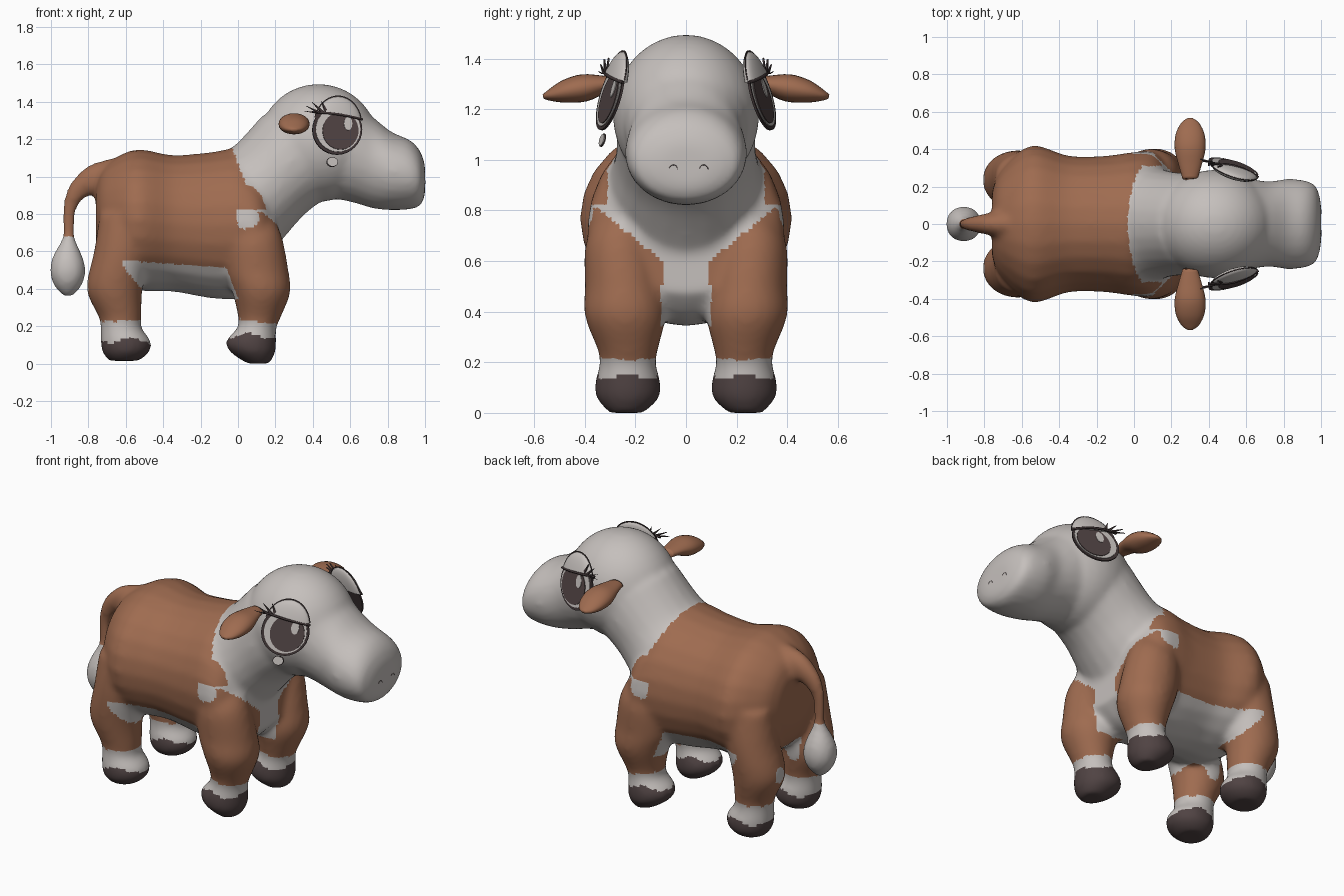
import bpy, bmesh, math
from mathutils import Vector as V
from mathutils.bvhtree import BVHTree

old = bpy.data.objects.get("Cube")
if old:
    bpy.data.objects.remove(old, do_unlink=True)


def material(name, rgb):
    m = bpy.data.materials.new(name)
    m.use_nodes = True
    m.diffuse_color = (*rgb, 1)
    b = m.node_tree.nodes["Principled BSDF"]
    b.inputs["Base Color"].default_value = (*rgb, 1)
    b.inputs["Roughness"].default_value = 0.8
    return m


white = material("warm white", (0.56, 0.525, 0.505))
brown = material("chestnut brown", (0.345, 0.148, 0.08))
dark = material("dark hoof", (0.08, 0.056, 0.056))
black = material("lash black", (0.05, 0.035, 0.036))
X, Y, Z = V((1, 0, 0)), V((0, 1, 0)), V((0, 0, 1))


def catmull(p, q, r, s, t):
    return [0.5 * (2*b + (c - a)*t + (2*a - 5*b + 4*c - d)*t*t + (3*b - a - 3*c + d)*t**3)
            for a, b, c, d in zip(p, q, r, s)]


def loft(bm, rings, side, axis=None, sides=24, steps=4):
    """Skin smooth elliptical rings (x, y, z, radius along side, radius across)."""
    pts = []
    for i in range(len(rings) - 1):
        quad = [rings[max(0, min(len(rings) - 1, i + k))] for k in (-1, 0, 1, 2)]
        pts += [catmull(*quad, j / steps) for j in range(steps)]
    pts.append(rings[-1])
    loops = []
    for i, p in enumerate(pts):
        ax = axis or V(pts[min(i + 1, len(pts) - 1)][:3]) - V(pts[max(i - 1, 0)][:3])
        up = ax.cross(side).normalized()
        loops.append([bm.verts.new(V(p[:3]) + side * p[3] * math.cos(a) + up * p[4] * math.sin(a))
                      for a in (math.tau * k / sides for k in range(sides))])
    faces = [bm.faces.new(loops[0]), bm.faces.new(loops[-1])]
    for a, b in zip(loops, loops[1:]):
        faces += [bm.faces.new((a[k - 1], a[k], b[k], b[k - 1])) for k in range(sides)]
    bmesh.ops.recalc_face_normals(bm, faces=faces)


def finish(name, bm, mats, smooth=True):
    bmesh.ops.recalc_face_normals(bm, faces=bm.faces)
    me = bpy.data.meshes.new(name)
    bm.to_mesh(me)
    bm.free()
    for m in mats:
        me.materials.append(m)
    for p in me.polygons:
        p.use_smooth = smooth
    ob = bpy.data.objects.new(name, me)
    bpy.context.collection.objects.link(ob)
    return ob


def tube(name, pts, radius, mat):
    cu = bpy.data.curves.new(name, "CURVE")
    cu.dimensions = "3D"
    cu.bevel_depth, cu.bevel_resolution, cu.use_fill_caps = radius, 1, True
    sp = cu.splines.new("POLY")
    sp.points.add(len(pts) - 1)
    for q, p in zip(sp.points, pts):
        q.co = (*p, 1)
    cu.materials.append(mat)
    ob = bpy.data.objects.new(name, cu)
    bpy.context.collection.objects.link(ob)


# Body: torso, neck, head, muzzle, tail and legs merged into one skin
bm = bmesh.new()
torso = [(-.76, .80, .17, .16), (-.71, .78, .29, .28), (-.55, .77, .42, .375), (-.35, .75, .365, .365),
         (-.15, .74, .365, .39), (0, .745, .385, .4), (.12, .71, .38, .33), (.21, .67, .27, .2)]
loft(bm, [(x, 0, z, w, h) for x, z, w, h in torso], Y, X)
neck = [(-.02, .82, .33, .3), (.08, .91, .31, .28), (.19, 1.0, .28, .265), (.35, 1.14, .27, .29)]
loft(bm, [(x, 0, z, w, h) for x, z, w, h in neck], Y, V((.65, 0, .75)))
head = bmesh.ops.create_uvsphere(bm, u_segments=32, v_segments=20, radius=1)["verts"]
bmesh.ops.scale(bm, vec=(.32, .29, .315), verts=head)
bmesh.ops.translate(bm, vec=(.43, 0, 1.18), verts=head)
muzzle = [(.45, 1.16, .25, .27), (.6, 1.14, .245, .275), (.72, 1.075, .228, .245), (.82, 1.03, .242, .21),
          (.92, 1.01, .232, .185), (.975, .99, .2, .145), (1.0, .98, .11, .08)]
loft(bm, [(x, 0, z, w, h) for x, z, w, h in muzzle], Y, X)
tail = [(-.66, 1.0, .1), (-.77, .985, .08), (-.86, .92, .055), (-.9, .83, .038), (-.905, .74, .035),
        (-.905, .67, .035), (-.91, .56, .085), (-.91, .48, .095), (-.91, .41, .07), (-.91, .355, .02)]
loft(bm, [(x, 0, z, r * (.75 if z > .7 else 1), r) for x, z, r in tail], Y)
front_leg = [(.08, .24, .8, .08, .1), (.085, .26, .68, .135, .15), (.1, .245, .5, .155, .17),
             (.125, .24, .38, .16, .155), (.115, .23, .25, .12, .115), (.1, .23, .19, .112, .105),
             (.07, .23, .12, .13, .135), (.08, .23, .06, .125, .12), (.11, .235, 0, .07, .06)]
hind_leg = [(-.58, .25, .8, .13, .16), (-.62, .245, .6, .15, .15), (-.66, .235, .4, .145, .15),
            (-.63, .23, .25, .115, .115), (-.625, .23, .19, .112, .11), (-.6, .23, .12, .13, .135),
            (-.6, .23, .06, .125, .125), (-.61, .23, .015, .08, .08)]
for s in (1, -1):
    for leg in (front_leg, hind_leg):
        loft(bm, [(x, s * y, z, w, d) for x, y, z, w, d in leg], Y, Z)
body = finish("body", bm, [brown, white, dark])
bpy.context.view_layer.objects.active = body
rem = body.modifiers.new("merge", "REMESH")
rem.mode, rem.voxel_size, rem.use_smooth_shade = "VOXEL", 0.016, True
soft = body.modifiers.new("soften", "SMOOTH")
soft.factor, soft.iterations = 0.5, 12
for mod in ("merge", "soften"):
    bpy.ops.object.modifier_apply(modifier=mod)


def coat(c):
    """Hide pattern: 0 brown, 1 white, 2 hoof."""
    x, y, z = c.x, abs(c.y), c.z
    if x < -.8 and z < .68:
        return 1
    if z < (.15 if x > -.3 else .125) + .015 * math.sin(30 * x):
        return 2
    if z < .225 - (.15 * (x - .1) if x > -.3 else 0):
        return 1
    if z > .82:
        return int(x > -.04 + .4 * (1.17 - z) and not (z < .95 and y > .31))
    if 0 < x < .11 and z > .72 + .3 * max(0, x - .04) and y > .25:
        return 1
    if z < .34:
        return 0
    if x > .08 and (z > .6 + .8 * (y - .09) or y < .095):
        return 1
    if z < .55 - .07 * (x + .6) and -.62 + .8 * max(0, .53 - z) < x < -.06 + .4 * (.5 - z):
        return 1
    return int(y < .1 and z < .5)


for p in body.data.polygons:
    p.material_index = coat(p.center)
    p.use_smooth = True
skin = BVHTree.FromPolygons([v.co for v in body.data.vertices],
                            [p.vertices[:] for p in body.data.polygons])

# Ears, eyes and nostrils on both sides
for s, label in ((1, "left"), (-1, "right")):
    bm = bmesh.new()
    ear = [(.24, 1.3, .04, .025), (.31, 1.3, .06, .032), (.4, 1.285, .082, .054),
           (.48, 1.27, .077, .045), (.54, 1.255, .048, .022), (.565, 1.25, .015, .008)]
    loft(bm, [(.3, s * y, z, w, h) for y, z, w, h in ear], X, V((0, s, -.2)))
    finish(label + "_ear", bm, [brown])

    normal = V((.3, s, .27)).normalized()

    def at(a, b, d):
        """Point on the tilted eye plane, d outward."""
        return V((.53 + a, s * (.293 - .3 * a - .27 * b), 1.27 + b)) + normal * d

    def oval(a, b, ra, rb, n=32):
        return [(a + ra * math.cos(math.tau * k / n), b + rb * math.sin(math.tau * k / n)) for k in range(n)]

    def plate(name, outline, d0, d1, mat):
        bm = bmesh.new()
        lo, hi = ([bm.verts.new(at(a, b, d)) for a, b in outline] for d in (d0, d1))
        bm.faces.new(lo)
        bm.faces.new(hi)
        for k in range(len(lo)):
            bm.faces.new((lo[k - 1], lo[k], hi[k], hi[k - 1]))
        finish(f"{label}_{name}", bm, [mat], False)

    plate("eye_rim", oval(0, -.02, .133, .133), -.004, .005, black)
    plate("eye_white", oval(.003, -.02, .119, .119), .005, .009, white)
    plate("iris", oval(.015, -.028, .096, .1), .009, .013, dark)
    plate("eye_glint", oval(.015 + s * -.04, .01, .022, .036, 20), .013, .016, white)
    plate("lid_outline", [(a, b) for a, b in oval(.004, .006, .13, .157, 48) if b > .03], -.002, .002, black)

    # Eyelid: upper cap of a flattened dome
    bm = bmesh.new()
    bmesh.ops.create_uvsphere(bm, u_segments=32, v_segments=16, radius=1)
    bmesh.ops.scale(bm, vec=(.127, .152, .036), verts=bm.verts)
    bmesh.ops.bisect_plane(bm, geom=bm.verts[:] + bm.edges[:] + bm.faces[:],
                           plane_co=(0, .05, 0), plane_no=(.15, 1, 0), clear_inner=True)
    bmesh.ops.holes_fill(bm, edges=[e for e in bm.edges if e.is_boundary])
    for v in bm.verts:
        v.co = at(v.co.x + .004, v.co.y + .006, v.co.z)
    lid = finish(label + "_eyelid", bm, [white])
    bpy.context.view_layer.objects.active = lid
    lid.select_set(True)
    bpy.ops.object.shade_smooth_by_angle(angle=math.radians(40))
    lid.select_set(False)

    # Lash line and lashes
    tube(label + "_lash_line", [at(a, .054 - .15 * a, .034 - 1.6 * a * a)
                                for a in (-.135, -.1, -.05, 0, .05, .1, .133)], .007, black)
    for k, (a, b) in enumerate([(-.18, .075), (-.172, .102), (-.14, .122), (-.09, .128)]):
        root = -.115 + .018 * k
        plate(f"lash_{k + 1}", [(root - .01, .064), (root + .01, .067), (a, b)], .018, .025, black)
    if s < 0:
        plate("tear_rim", oval(-.02, -.187, .031, .026, 20), -.024, -.019, black)
        plate("tear", oval(-.02, -.187, .028, .023, 20), -.019, -.016, white)

    arc = []
    for k in range(9):
        t = math.radians(20 * k)
        hit = skin.ray_cast(V((1.3, .01 + s * .06 + .018 * math.cos(t), .96 + .02 * math.sin(t))), -X)[0]
        if hit:
            arc.append(hit)
    tube(label + "_nostril", arc, .0015, dark)
